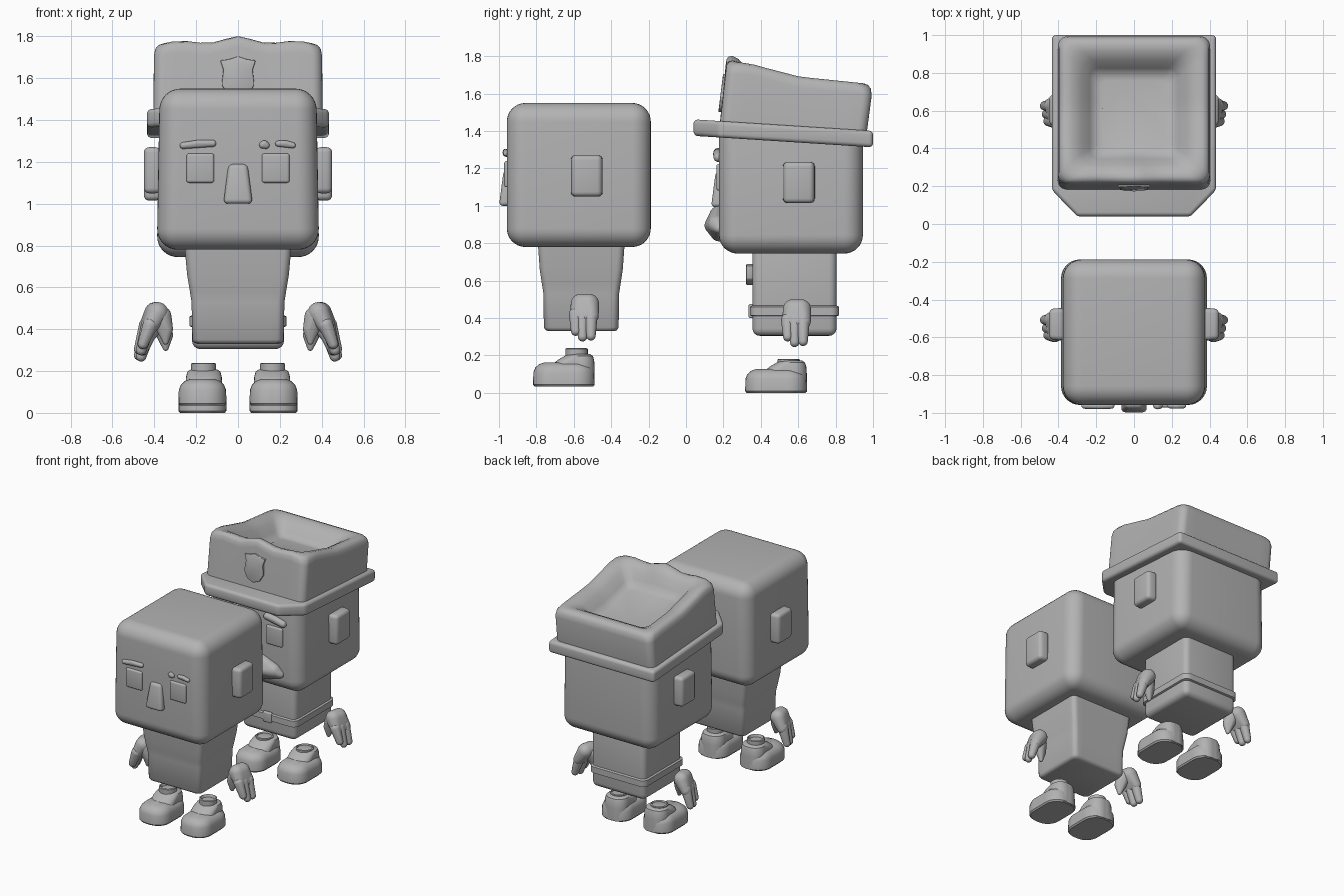
import bpy, bmesh, math
from mathutils import Matrix, Vector

old = bpy.data.objects.get("Cube")
if old:
    bpy.data.objects.remove(old, do_unlink=True)

grey = bpy.data.materials.new("plain_grey")
grey.use_nodes = True
grey.diffuse_color = (0.45, 0.45, 0.45, 1)
grey.node_tree.nodes["Principled BSDF"].inputs["Base Color"].default_value = grey.diffuse_color


def finish(name, bm, angle=40):
    bmesh.ops.recalc_face_normals(bm, faces=bm.faces)
    mesh = bpy.data.meshes.new(name)
    bm.to_mesh(mesh)
    bm.free()
    mesh.materials.append(grey)
    mesh.shade_smooth()
    mesh.set_sharp_from_angle(angle=math.radians(angle))
    obj = bpy.data.objects.new(name, mesh)
    bpy.context.collection.objects.link(obj)
    return obj


def bevel(bm, size, segments=4):
    bmesh.ops.bevel(bm, geom=bm.edges[:], offset=size, segments=segments,
                    profile=0.5, affect='EDGES', clamp_overlap=True)


def box(name, low, high, radius, shape=None, segments=4):
    """Rounded box between two corners; shape may move the cage corners first."""
    bm = bmesh.new()
    bmesh.ops.create_cube(bm, size=1)
    low, high = Vector(low), Vector(high)
    for v in bm.verts:
        unit = v.co.copy()
        v.co = (low + high) / 2 + unit * (high - low)
        if shape:
            shape(v, unit)
    bevel(bm, radius, segments)
    return finish(name, bm)


def ring(cx, cy, hx, hy, r, arc=6, side=10):
    """Rounded rectangle with extra points along its straight sides."""
    corners = []
    for k, (sx, sy) in enumerate(((1, 1), (-1, 1), (-1, -1), (1, -1))):
        centre = Vector((cx + sx * (hx - r), cy + sy * (hy - r)))
        corners.append([centre + r * Vector((math.cos(a), math.sin(a)))
                        for a in (math.pi / 2 * (k + i / arc) for i in range(arc + 1))])
    points = []
    for k in range(4):
        start, end = corners[k][-1], corners[(k + 1) % 4][0]
        points += corners[k] + [start.lerp(end, i / side) for i in range(1, side)]
    return points


def loft(name, sections, height=lambda p, z: z, angle=40):
    """Skin a stack of (z, centre x, centre y, half x, half y, radius) rings."""
    bm = bmesh.new()
    rows = [[bm.verts.new((p.x, p.y, height(p, s[0]))) for p in ring(*s[1:])]
            for s in sections]
    for a, b in zip(rows, rows[1:]):
        for i in range(len(a)):
            j = (i + 1) % len(a)
            bm.faces.new((a[i], a[j], b[j], b[i]))
    bm.faces.new(rows[0])
    bm.faces.new(rows[-1])
    return finish(name, bm, angle)


def plate(name, outline, y0, y1, radius, lean=lambda z: 0):
    """Outline in x and z, given depth along y."""
    bm = bmesh.new()
    face = bm.faces.new([bm.verts.new((x, y0, z)) for x, z in outline])
    extra = bmesh.ops.extrude_face_region(bm, geom=[face])["geom"]
    for v in extra:
        if isinstance(v, bmesh.types.BMVert):
            v.co.y = y1
    for v in bm.verts:
        v.co.y += lean(v.co.z)
    bevel(bm, radius, 2)
    return finish(name, bm)


def blob(bm, balls):
    """Convex skin around (x, y, z, radius) balls."""
    part = bmesh.new()
    for x, y, z, r in balls:
        bmesh.ops.create_icosphere(part, subdivisions=3, radius=r,
                                   matrix=Matrix.Translation((x, y, z)))
    hull = bmesh.ops.convex_hull(part, input=part.verts[:])
    loose = {g for g in hull["geom_interior"] if isinstance(g, bmesh.types.BMVert)}
    bmesh.ops.delete(part, geom=list(loose), context='VERTS')
    temp = bpy.data.meshes.new("temp")
    part.to_mesh(temp)
    part.free()
    bm.from_mesh(temp)
    bpy.data.meshes.remove(temp)


def hand(name, s, cy, dz):
    bm = bmesh.new()

    def ball(x, y, z, r):
        return (s * (x + 0.22 * y), cy + y, z + dz, r)
    # palm, three fingers and thumb
    blob(bm, [ball(.39, y, .477, .053) for y in (-.02, .025)]
         + [ball(.43, y, .41, .036) for y in (-.04, .04)])
    for y, tip in ((-.047, .33), (-.01, .30), (.035, .305)):
        blob(bm, [ball(.43, y, .42, .036), ball(.465, y, tip, .025)])
    blob(bm, [ball(.37, -.01, .46, .05), ball(.345, -.02, .40, .03),
              ball(.35, -.02, .34, .014)])
    finish(name, bm, 60)


def shoe(name, s, cy, z, collar):
    loft(name + "_toe", [(z + h, s * .17, cy, .115 - d, .165 - d, .095 - d * .6) for h, d in
                         ((0, .008), (.01, 0), (.075, .002), (.1, .012), (.118, .032), (.128, .06))])
    loft(name + "_heel", [(z + h, s * .163, cy + .082 - f, .088 - d, .083 + f - d, .07 - d * .5)
                          for h, d, f in ((.005, 0, .05), (.1, 0, .04), (.14, .003, .018),
                                          (.163, .01, .002), (.172, .024, 0))])
    loft(name + "_collar", [(z + h, s * .165, cy + .068, r, r, r * .98) for h, r in
                            ((.15, .06), (collar, .06), (collar + .004, .052),
                             (collar - .015, .045))])


def person(label, cy, drop, collar, foot):
    """Parts shared by both figures; returns the y of the face."""
    face = cy - .385

    def taper(v, unit):
        if unit.z > 0:
            v.co.x *= .965
    box(label + "_head", (-.388, face, .78 - drop), (.388, cy + .385, 1.55 - drop), .1, taper, 8)

    def nose_shape(v, unit):
        if unit.z > 0:
            v.co.x *= .65
            if unit.y < 0:
                v.co.y += .025
    box(label + "_nose", (-.07, face - .042, 1.0 - drop * .2), (.07, face + .03, 1.19 - drop * .2),
        .022, nose_shape)
    for s, side in ((1, "left"), (-1, "right")):
        name = label + "_" + side
        x = s * .18
        z = 1.17 - drop * .5
        box(name + "_eye", (x - .066, face - .014, z - .07), (x + .066, face + .02, z + .07), .012)

        def ear_shape(v, unit):
            if unit.x * s > 0:
                v.co.y = cy + .04 + (v.co.y - cy - .04) * .92
        x = s * .41
        z = 1.16 - drop
        box(name + "_ear", (x - .04, cy - .045, z - .11), (x + .04, cy + .13, z + .11), .025, ear_shape)
        hand(name + "_hand", s, cy + .03, -drop * .85)
        shoe(name + "_shoe", s, cy - .08, foot, collar)
    return face


def brow(name, x0, x1, face, z, slant, thick=.016):
    """Rounded bar that drops by slant at its outer end."""
    bm = bmesh.new()
    mid, end = (x0 + x1) / 2, z - slant
    blob(bm, [(x0, face - .004, z, thick), (mid, face - .006, (z + end) / 2 + .006, thick),
              (x1, face - .004, end, thick)])
    finish(name, bm, 60)


# Front figure: flared torso, one split brow
front_y = -.573
face = person("bareheaded", front_y, 0, .2, .035)
loft("bareheaded_torso", [(z, 0, front_y + .013, hx, hy, .035) for z, hx, hy in
                          ((.33, .195, .175), (.335, .21, .19), (.35, .218, .2), (.53, .222, .202),
                           (.58, .23, .21), (.66, .243, .222), (.8, .256, .232))], angle=50)
brow("bareheaded_right_brow", -.12, -.262, face, 1.288, .01)
brow("bareheaded_left_brow", .192, .262, face, 1.287, .008, .014)
brow("bareheaded_left_brow_stub", .118, .134, face, 1.281, .002, .017)

# Back figure: straight torso, belt, chest badge, moustache
back_y = .561
face = person("hatted", back_y, .035, .178, 0)
box("hatted_torso", (-.22, .355, .305), (.22, .805, .8), .04)
loft("belt", [(z, 0, .58, .222 + d, .228 + d, .045) for z, d in
              ((.41, 0), (.415, .01), (.46, .01), (.466, 0))])
box("belt_buckle", (-.035, .335, .4), (.035, .36, .475), .008)
plate("chest_badge", [(-.17, .68), (-.12, .69), (-.07, .68), (-.075, .61), (-.12, .575), (-.165, .61)],
      .322, .365, .006)
for s, side in ((1, "left"), (-1, "right")):
    brow("hatted_" + side + "_brow", s * .12, s * .25, face, 1.285, .025, .025)
    bm = bmesh.new()
    blob(bm, [(s * .05, face, .95, .05), (s * .09, face - .035, .895, .042),
              (s * .18, face - .01, .9, .05), (s * .09, face, .855, .045), (s * .225, face, .88, .028)])
    finish(side + "_moustache", bm, 60)

# Tilted hat brim with cut front corners
bm = bmesh.new()
outline = [(-.435, 1), (-.435, .18), (-.3, .04), (.3, .04), (.435, .18), (.435, 1)]
base = bm.faces.new([bm.verts.new((x, y, 1.377)) for x, y in outline])
top = bmesh.ops.extrude_face_region(bm, geom=[base])["geom"]
bmesh.ops.translate(bm, vec=(0, 0, .088), verts=[v for v in top if isinstance(v, bmesh.types.BMVert)])
for v in bm.verts:
    v.co.z -= .064 * v.co.y
bevel(bm, .022)
finish("hat_brim", bm)

# Hat crown: leaning walls, wavy rim, sunken top
RIM = ((.2, 1.765), (.34, 1.76), (.61, 1.69), (1.0, 1.65))


def crown_height(p, drop):
    if drop < -.2:
        return 1.38
    y = min(max(p.y, .2), 1)
    for (ya, za), (yb, zb) in zip(RIM, RIM[1:]):
        if ya <= y <= yb:
            z = za + (zb - za) * (y - ya) / (yb - ya)
            break
    front = max(0, 1 - (y - .2) / .2)
    return z + drop + front * (.05 * math.exp(-(p.x / .09) ** 2) + .02 * math.exp(-((abs(p.x) - .27) / .09) ** 2))


loft("hat_crown", [(d, 0, (y0 + y1) / 2, hx, (y1 - y0) / 2, r) for d, hx, y0, y1, r in
                   ((-1, .405, .175, .965, .05), (-.06, .402, .212, .993, .05),
                    (-.025, .396, .217, .988, .055), (-.007, .382, .23, .974, .06),
                    (0, .36, .25, .95, .06), (-.006, .325, .28, .915, .06),
                    (-.035, .275, .315, .865, .06), (-.085, .235, .345, .825, .05),
                    (-.115, .205, .37, .795, .04), (-.12, .17, .4, .76, .03))],
     crown_height, 60)

# Shield on the hat front
half = [(0, 1.5), (.05, 1.52), (.078, 1.57), (.07, 1.64), (.085, 1.685), (.045, 1.69), (0, 1.705)]
plate("hat_shield", half + [(-x, z) for x, z in half[-2:0:-1]], .165, .2, .004,
      lambda z: .125 * (z - 1.44))
